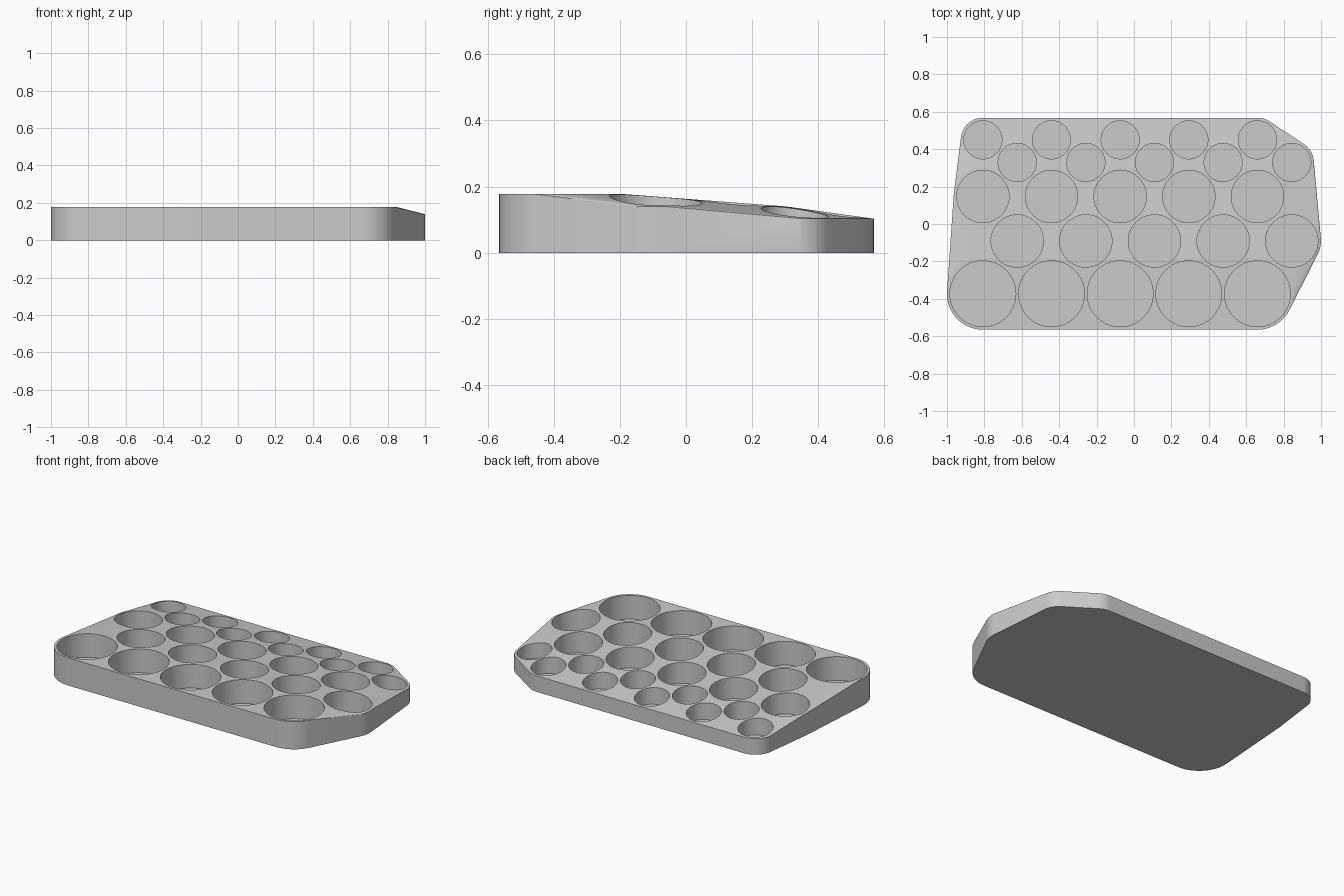
import bpy, bmesh, math

cube = bpy.data.objects.get("Cube")
if cube:
    bpy.data.objects.remove(cube, do_unlink=True)

PITCH, START, WALL, FLOOR, SEGMENTS = 0.367, -0.808, 0.016, 0.025, 72
# Rows of cups: (y centre, hole radius, rim height, staggered by half a pitch)
ROWS = [(-0.373, 0.176, 0.177, 0), (-0.091, 0.14, 0.14, 1), (0.147, 0.14, 0.14, 0),
        (0.329, 0.102, 0.103, 1), (0.45, 0.102, 0.103, 0)]
CUPS = [(START + PITCH * (i + stagger / 2), y, r, h)
        for y, r, h, stagger in ROWS for i in range(5)]

grey = bpy.data.materials.new("grey plastic")
grey.use_nodes = True
COLOUR = (0.6, 0.6, 0.6, 1)
grey.diffuse_color = COLOUR
grey.node_tree.nodes["Principled BSDF"].inputs["Base Color"].default_value = COLOUR


def make_object(name, bm):
    bmesh.ops.recalc_face_normals(bm, faces=bm.faces)
    mesh = bpy.data.meshes.new(name)
    bm.to_mesh(mesh)
    bm.free()
    mesh.materials.append(grey)
    obj = bpy.data.objects.new(name, mesh)
    bpy.context.collection.objects.link(obj)
    return obj


def ring(bm, x, y, z, r):
    turns = [2 * math.pi * i / SEGMENTS for i in range(SEGMENTS)]
    return [bm.verts.new((x + r * math.cos(a), y + r * math.sin(a), z)) for a in turns]


# Tray body: a skin stretched around all the cup walls
bm = bmesh.new()
for x, y, r, h in CUPS:
    for z in (0, h):
        ring(bm, x, y, z, r + WALL)
hull = bmesh.ops.convex_hull(bm, input=bm.verts)
spare = {v for v in hull["geom_interior"] + hull["geom_unused"]
         if isinstance(v, bmesh.types.BMVert)}
bmesh.ops.delete(bm, geom=list(spare), context="VERTS")
bmesh.ops.dissolve_limit(bm, angle_limit=math.radians(0.2), verts=bm.verts, edges=bm.edges)
tray = make_object("tray", bm)

# Cup cutters
bm = bmesh.new()
for x, y, r, h in CUPS:
    low, high = ring(bm, x, y, FLOOR, r), ring(bm, x, y, 0.3, r)
    bm.faces.new(low[::-1])
    bm.faces.new(high)
    for i in range(SEGMENTS):
        j = (i + 1) % SEGMENTS
        bm.faces.new((low[i], low[j], high[j], high[i]))
cutter = make_object("cup_cutters", bm)
cutter.hide_render = True

# Hollow out the cups, then drop the cutter
cut = tray.modifiers.new("cups", "BOOLEAN")
cut.operation, cut.solver, cut.object = "DIFFERENCE", "EXACT", cutter
bpy.ops.object.select_all(action="DESELECT")
bpy.context.view_layer.objects.active = tray
tray.select_set(True)
bpy.ops.object.modifier_apply(modifier=cut.name)
bpy.data.objects.remove(cutter, do_unlink=True)

# Smooth walls, flat top and floors
bpy.ops.object.shade_smooth_by_angle(angle=math.radians(30))
for face in tray.data.polygons:
    if abs(face.normal.z) > 0.7:
        face.use_smooth = False
